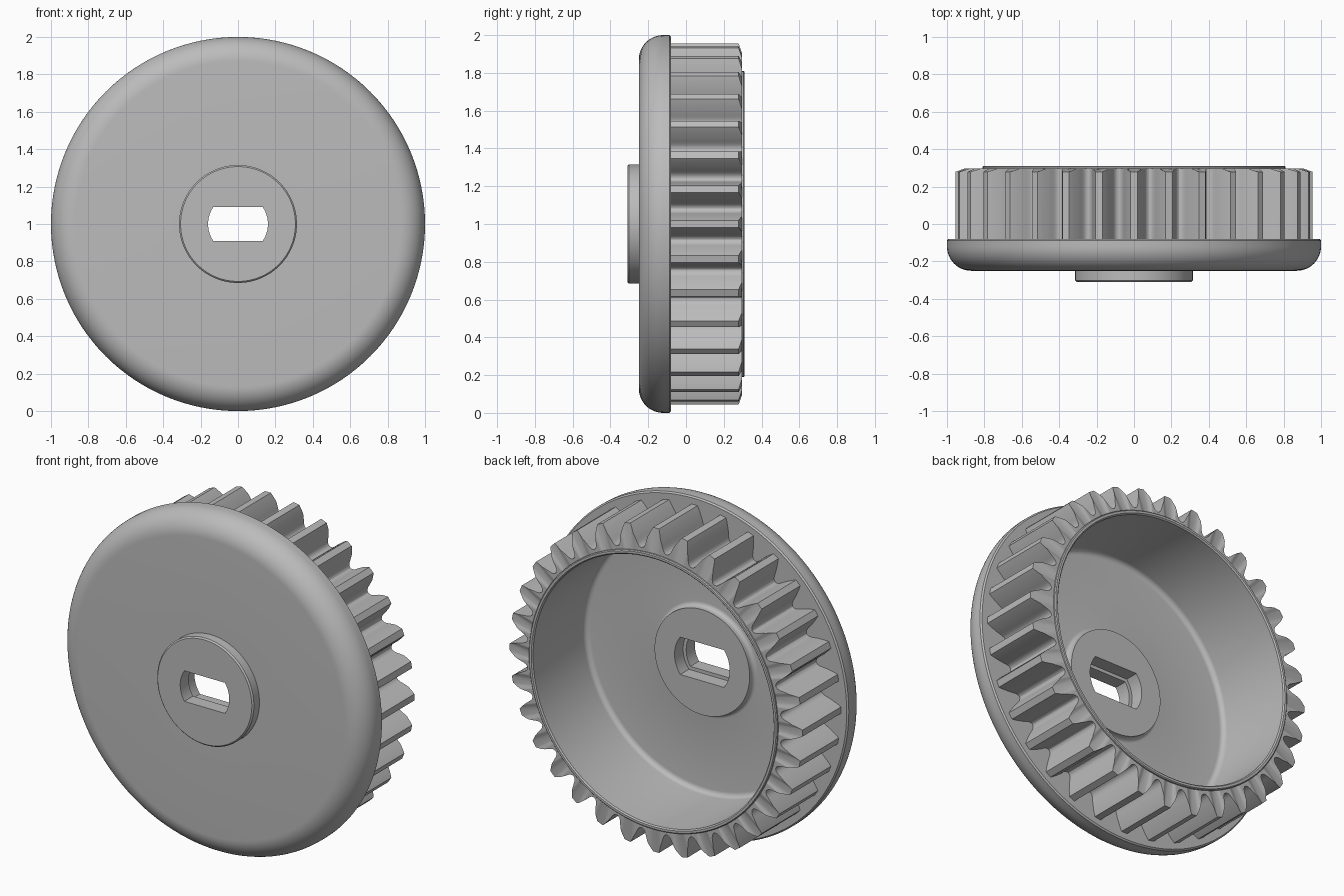
import bpy
import bmesh
from math import sin, cos, pi, asin, radians

cube = bpy.data.objects.get("Cube")
if cube:
    bpy.data.objects.remove(cube, do_unlink=True)

CENTRE_Z = 1.0
TEETH = 32

grey = bpy.data.materials.new("grey plastic")
grey.use_nodes = True
colour = (0.5, 0.5, 0.5, 1)
grey.diffuse_color = colour
grey.node_tree.nodes["Principled BSDF"].inputs["Base Color"].default_value = colour


def finish(bm, name):
    """Turn a bmesh into an object on the wheel axis."""
    bmesh.ops.remove_doubles(bm, verts=bm.verts, dist=1e-5)
    bmesh.ops.recalc_face_normals(bm, faces=bm.faces)
    mesh = bpy.data.meshes.new(name)
    bm.to_mesh(mesh)
    bm.free()
    mesh.materials.append(grey)
    ob = bpy.data.objects.new(name, mesh)
    ob.location.z = CENTRE_Z
    bpy.context.collection.objects.link(ob)
    return ob


def smooth(ob, angle):
    bpy.ops.object.select_all(action='DESELECT')
    ob.select_set(True)
    bpy.context.view_layer.objects.active = ob
    bpy.ops.object.shade_smooth_by_angle(angle=radians(angle))


def arc(cr, cy, rad, start, end, steps):
    """Points of a rounded corner in the (radius, y) profile."""
    angles = [radians(start + (end - start) * i / steps) for i in range(steps + 1)]
    return [(cr + rad * cos(a), cy + rad * sin(a)) for a in angles]


def lathe(profile, name, steps=128):
    bm = bmesh.new()
    verts = [bm.verts.new((r, y, 0)) for r, y in profile]
    edges = [bm.edges.new(pair) for pair in zip(verts, verts[1:])]
    bmesh.ops.spin(bm, geom=verts + edges, cent=(0, 0, 0), axis=(0, 1, 0),
                   angle=2 * pi, steps=steps)
    return finish(bm, name)


def slot_cutter(rad, half_height, y0, y1):
    """Round bar with flats above and below."""
    a = asin(half_height / rad)
    side = [-a + 2 * a * i / 12 for i in range(13)]
    bm = bmesh.new()
    rim = [bm.verts.new((rad * cos(t), y0, rad * sin(t)))
           for t in side + [t + pi for t in side]]
    face = bm.faces.new(rim)
    out = bmesh.ops.extrude_face_region(bm, geom=[face])["geom"]
    bmesh.ops.translate(bm, vec=(0, y1 - y0, 0),
                        verts=[v for v in out if isinstance(v, bmesh.types.BMVert)])
    return finish(bm, "slot_cutter")


# Wheel body: front boss, rounded flange, cup wall and inner hub
profile = [(0, -0.31), (0.307, -0.31), (0.315, -0.302), (0.315, -0.25)]
profile += arc(0.87, -0.12, 0.13, -90, 0, 14)
profile += [(1, -0.088), (0.992, -0.08), (0.81, -0.08), (0.81, 0.305), (0.805, 0.31),
            (0.792, 0.31), (0.785, 0.303)]
profile += arc(0.755, -0.16, 0.03, 0, -90, 6)
profile += arc(0.335, -0.165, 0.025, -90, -180, 6)
profile += [(0.31, -0.15), (0, -0.15)]
body = lathe(profile, "wheel_body")

# Axle slot, wider at the back
for size in ((0.16, 0.09, -0.5, 0.1), (0.18, 0.11, -0.23, 0.1)):
    cutter = slot_cutter(*size)
    mod = body.modifiers.new("slot", 'BOOLEAN')
    mod.operation = 'DIFFERENCE'
    mod.solver = 'EXACT'
    mod.object = cutter
    bpy.context.view_layer.objects.active = body
    bpy.ops.object.modifier_apply(modifier=mod.name)
    bpy.data.objects.remove(cutter, do_unlink=True)
smooth(body, 30)

# Gear ring: half tooth outline as (radius, half width), mirrored and repeated
half = [(0.829, 0.0814), (0.831, 0.074), (0.838, 0.065), (0.852, 0.058), (0.87, 0.053),
        (0.888, 0.0475), (0.905, 0.041), (0.922, 0.0345), (0.94, 0.0265), (0.955, 0.019)]
tooth = [(r, -w) for r, w in half] + [(r, w) for r, w in reversed(half[1:])]
bm = bmesh.new()
rings = []
for i in range(TEETH):
    for r, w in tooth:
        a = 2 * pi * i / TEETH + w / r
        back = 0.297 - max(0, r - 0.905) * 0.36      # chamfered tooth ends
        loop = [(0.8, 0.297), (r, back), (r, -0.085), (0.8, -0.085)]
        rings.append([bm.verts.new((q * cos(a), y, q * sin(a))) for q, y in loop])
for p, q in zip(rings, rings[1:] + rings[:1]):
    for k in range(4):
        n = (k + 1) % 4
        bm.faces.new((p[k], p[n], q[n], q[k]))
gear = finish(bm, "gear_teeth")
smooth(gear, 28)
